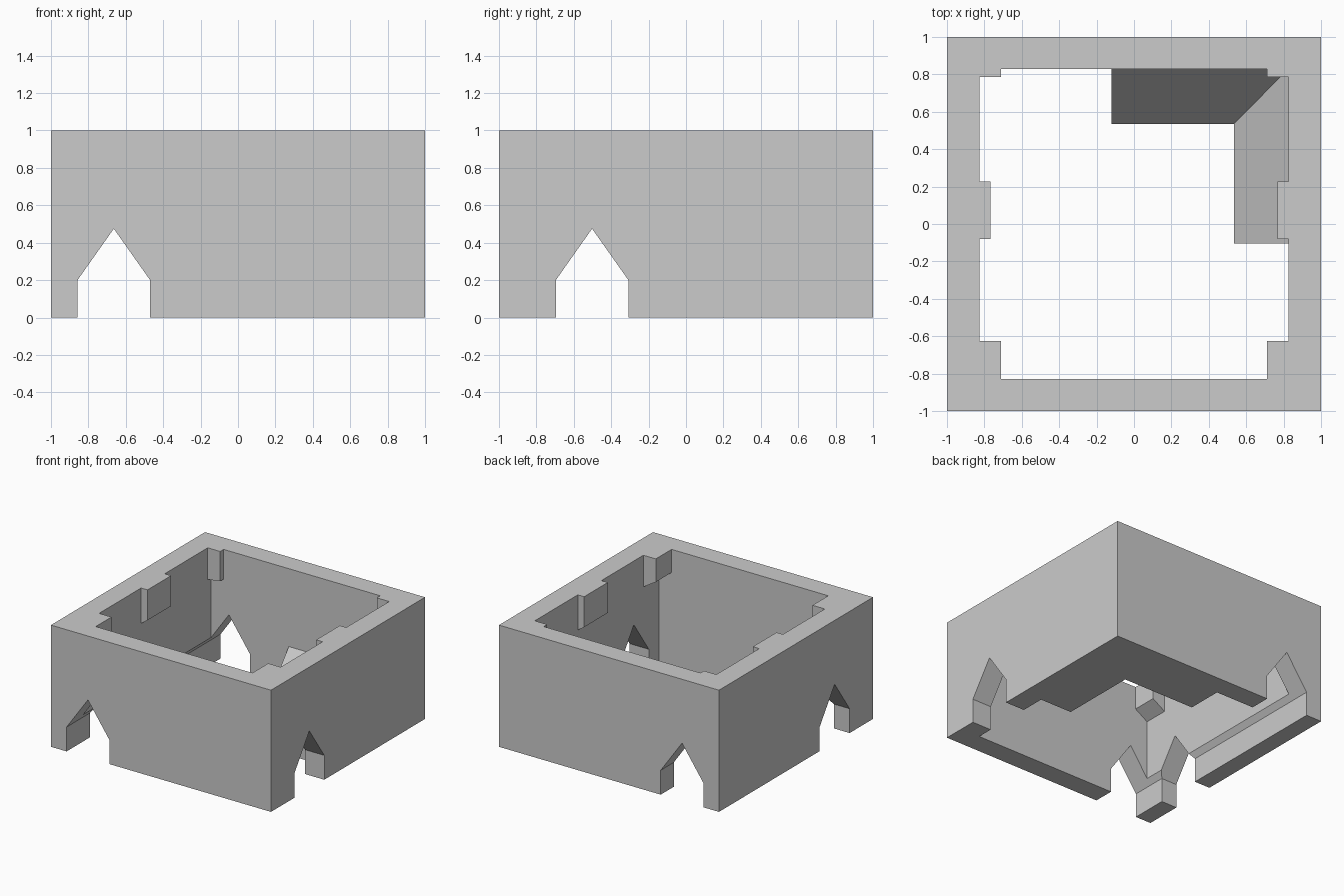
import bpy
import bmesh

cube = bpy.data.objects.get("Cube")
if cube:
    bpy.data.objects.remove(cube, do_unlink=True)

grey = bpy.data.materials.new("plain_grey")
grey.use_nodes = True
COLOUR = (0.6, 0.6, 0.6, 1)
grey.diffuse_color = COLOUR
grey.node_tree.nodes["Principled BSDF"].inputs["Base Color"].default_value = COLOUR

SIDE, END = 0.825, 0.83      # inner wall faces in x and y


def hull(name, points):
    """Convex solid around a few corner points."""
    bm = bmesh.new()
    verts = [bm.verts.new(p) for p in points]
    bmesh.ops.convex_hull(bm, input=verts)
    bmesh.ops.dissolve_limit(bm, angle_limit=0.01, verts=bm.verts, edges=bm.edges)
    bmesh.ops.recalc_face_normals(bm, faces=bm.faces)
    mesh = bpy.data.meshes.new(name)
    bm.to_mesh(mesh)
    bm.free()
    mesh.materials.append(grey)
    obj = bpy.data.objects.new(name, mesh)
    bpy.context.collection.objects.link(obj)
    return obj


def box(name, x, y, z):
    return hull(name, [(a, b, c) for a in x for b in y for c in z])


def gable(name, centre, along_y):
    """Long pointed-arch prism that cuts through opposite walls."""
    half = 0.194
    profile = [(-half, -0.1), (half, -0.1), (half, 0.2), (0, 0.475), (-half, 0.2)]
    pts = []
    for end in (-1.2, 1.2):
        for u, z in profile:
            pts.append((centre + u, end, z) if along_y else (end, centre + u, z))
    return hull(name, pts)


def cut(target, cutter):
    cutter.hide_render = True
    mod = target.modifiers.new("cut", 'BOOLEAN')
    mod.operation = 'DIFFERENCE'
    mod.solver = 'EXACT'
    mod.object = cutter
    bpy.context.view_layer.objects.active = target
    bpy.ops.object.modifier_apply(modifier=mod.name)
    bpy.data.objects.remove(cutter, do_unlink=True)


# Square wall frame with pointed openings
frame = box("wall_frame", (-1, 1), (-1, 1), (0, 1))
cut(frame, box("inner_cutter", (-SIDE, SIDE), (-END, END), (-0.2, 1.2)))
cut(frame, gable("lengthwise_cutter", -0.664, True))
cut(frame, gable("crosswise_cutter", -0.502, False))

# Tabs under the rim: inner x, y range, bottom height at inner edge and at wall
tabs = {
    "front_tab": (0.712, (-END, -0.625), 0.81, 0.74),
    "middle_tab": (0.767, (-0.08, 0.227), 0.75, 0.71),
    "back_tab": (0.712, (0.785, END), 0.755, 0.74),
}
for name, (inner, span, z_inner, z_wall) in tabs.items():
    for side, s in (("left", 1), ("right", -1)):
        hull(f"{side}_{name}", [(s * x, y, z) for y in span for x, z in
             ((SIDE, 1), (inner, 1), (inner, z_inner), (SIDE, z_wall))])

# Sloped, mitred ledge in the back left corner
TOE, TOP = 0.535, 0.36
corner = [(SIDE, END, 0), (SIDE, END, TOP), (TOE, TOE, 0)]
hull("back_ledge", corner + [(-0.12, END, 0), (-0.12, END, TOP), (-0.12, TOE, 0)])
hull("side_ledge", corner + [(SIDE, -0.105, 0), (SIDE, -0.105, TOP), (TOE, -0.105, 0)])
